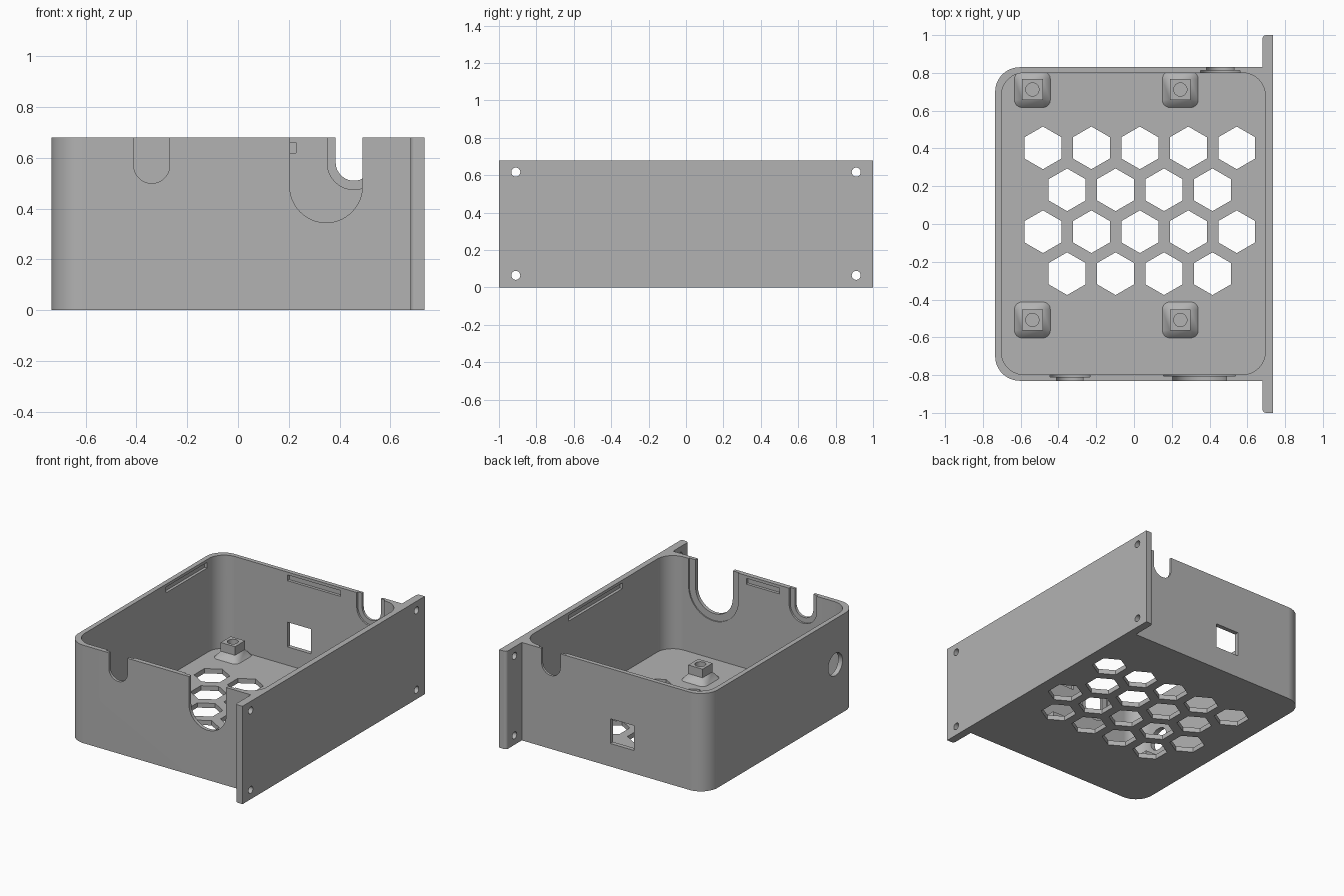
import bpy, bmesh, math
from math import cos, sin, pi, radians

if "Cube" in bpy.data.objects:
    bpy.data.objects.remove(bpy.data.objects["Cube"], do_unlink=True)

HEIGHT, WALL = 0.68, 0.033
grey = bpy.data.materials.new("plain grey")
grey.use_nodes = True
grey.diffuse_color = (0.45, 0.45, 0.45, 1)
grey.node_tree.nodes["Principled BSDF"].inputs["Base Color"].default_value = (0.45, 0.45, 0.45, 1)


def arc(cx, cy, r, start, end, steps=12):
    angles = [radians(start + (end - start) * i / steps) for i in range(steps + 1)]
    return [(cx + r * cos(a), cy + r * sin(a)) for a in angles]


def circle(cx, cy, r, sides=32, turn=0):
    return arc(cx, cy, r, turn, turn + 360, sides)[:-1]


def box(x0, x1, y0, y1):
    return [(x0, y0), (x1, y0), (x1, y1), (x0, y1)]


def rounded(x0, x1, y0, y1, r):
    return (arc(x1 - r, y1 - r, r, 0, 90) + arc(x0 + r, y1 - r, r, 90, 180)
            + arc(x0 + r, y0 + r, r, 180, 270) + arc(x1 - r, y0 + r, r, 270, 360))


def u_shape(cx, bottom, r):
    return [(cx + r, 1), (cx - r, 1)] + arc(cx, bottom + r, r, 180, 360, 32)


def prism(bm, outline, axis, low, high):
    place = {"x": lambda u, v, w: (w, u, v),
             "y": lambda u, v, w: (u, w, v),
             "z": lambda u, v, w: (u, v, w)}[axis]
    ends = [[bm.verts.new(place(u, v, w)) for u, v in outline] for w in (low, high)]
    for ring in ends:
        bm.faces.new(ring)
    bridge(bm, *ends)


def bridge(bm, a, b):
    n = len(a)
    for i in range(n):
        j = (i + 1) % n
        bm.faces.new((a[i], a[j], b[j], b[i]))


def make(name, bm):
    bmesh.ops.recalc_face_normals(bm, faces=bm.faces)
    mesh = bpy.data.meshes.new(name)
    bm.to_mesh(mesh)
    bm.free()
    mesh.materials.append(grey)
    obj = bpy.data.objects.new(name, mesh)
    bpy.context.collection.objects.link(obj)
    return obj


def activate(obj):
    bpy.ops.object.select_all(action="DESELECT")
    obj.select_set(True)
    bpy.context.view_layer.objects.active = obj


def cut(obj, bm):
    cutter = make("cutter", bm)
    cutter.hide_render = True
    mod = obj.modifiers.new("cut", "BOOLEAN")
    mod.operation, mod.solver, mod.object = "DIFFERENCE", "EXACT", cutter
    activate(obj)
    bpy.ops.object.modifier_apply(modifier=mod.name)
    bpy.data.objects.remove(cutter, do_unlink=True)


def smooth(obj):
    activate(obj)
    bpy.ops.object.shade_smooth_by_angle(angle=radians(30))
    mod = obj.modifiers.new("flat walls", "WEIGHTED_NORMAL")
    mod.keep_sharp = True


# Tray outline joined to the wide mounting plate
half = (arc(-0.605, -0.70, 0.13, 180, 270) + [(0.68, -0.83)]
        + arc(0.70, -0.98, 0.02, 180, 270, 5) + [(0.735, -1)])
bm = bmesh.new()
prism(bm, half + [(x, -y) for x, y in reversed(half)], "z", 0, HEIGHT)
body = make("enclosure_body", bm)

# Inner cavity
bm = bmesh.new()
prism(bm, rounded(-0.702, 0.695, -0.797, 0.80, 0.12), "z", WALL, 1)
cut(body, bm)

# Through holes
bm = bmesh.new()
for row in range(4):
    shift = 0.128 * (row % 2)
    for col in range(5 - row % 2):
        prism(bm, circle(-0.482 + shift + 0.2565 * col, 0.403 - 0.222 * row, 0.113, 6, 30),
              "z", -0.1, 0.1)
for y in (-0.91, 0.91):
    for z in (0.065, 0.617):
        prism(bm, circle(y, z, 0.024), "x", 0.6, 0.8)
prism(bm, circle(-0.59, 0.363, 0.078), "x", -0.8, -0.65)
prism(bm, box(-0.18, 0.0, 0.16, 0.332), "y", 0.75, 0.9)
prism(bm, u_shape(0.347, 0.345, 0.143), "y", -0.9, -0.75)
prism(bm, u_shape(-0.34, 0.50, 0.071), "y", -0.9, -0.75)
prism(bm, u_shape(0.457, 0.51, 0.072), "y", 0.75, 0.9)
# Blind lid slots in the four inner walls
prism(bm, box(-0.18, 0.228, 0.62, 0.66), "y", 0.75, 0.82)
prism(bm, box(-0.16, 0.095, 0.62, 0.66), "y", -0.817, -0.75)
prism(bm, box(0.215, 0.665, 0.62, 0.66), "x", -0.722, -0.65)
prism(bm, box(-0.295, 0.295, 0.62, 0.66), "x", 0.65, 0.715)
cut(body, bm)

# Shallow recesses around the notches on the inside
bm = bmesh.new()
prism(bm, u_shape(0.347, 0.297, 0.191), "y", -0.805, -0.75)
prism(bm, u_shape(-0.34, 0.465, 0.106), "y", -0.81, -0.75)
prism(bm, u_shape(0.457, 0.475, 0.105), "y", 0.75, 0.813)
cut(body, bm)
smooth(body)


# Standoffs with a sloped foot, square post and blind bore
def corner_ring(bm, size, radius, z):
    verts = []
    for k in range(4):
        a = radians(45 + 90 * k)
        c = (size - radius) * math.sqrt(2)
        for x, y in arc(c * cos(a), c * sin(a), radius, 90 * k, 90 * k + 90, 8):
            verts.append(bm.verts.new((x, y, z)))
    return verts


def standoff(name, x, y):
    bm = bmesh.new()
    rings = [corner_ring(bm, size, r, z) for size, r, z in (
        (0.095, 0.04, 0.03), (0.095, 0.04, WALL), (0.055, 0, 0.075),
        (0.055, 0, 0.135), (0.035, 0.035, 0.135), (0.035, 0.035, 0.05))]
    for a, b in zip(rings, rings[1:]):
        bridge(bm, a, b)
    bm.faces.new(rings[0])
    bm.faces.new(rings[-1])
    bmesh.ops.remove_doubles(bm, verts=bm.verts, dist=0.0005)
    obj = make(name, bm)
    obj.location = (x, y, 0)
    smooth(obj)


for side, x in (("right", -0.538), ("left", 0.245)):
    for end, y in (("front", -0.508), ("back", 0.712)):
        standoff(f"standoff_{end}_{side}", x, y)
